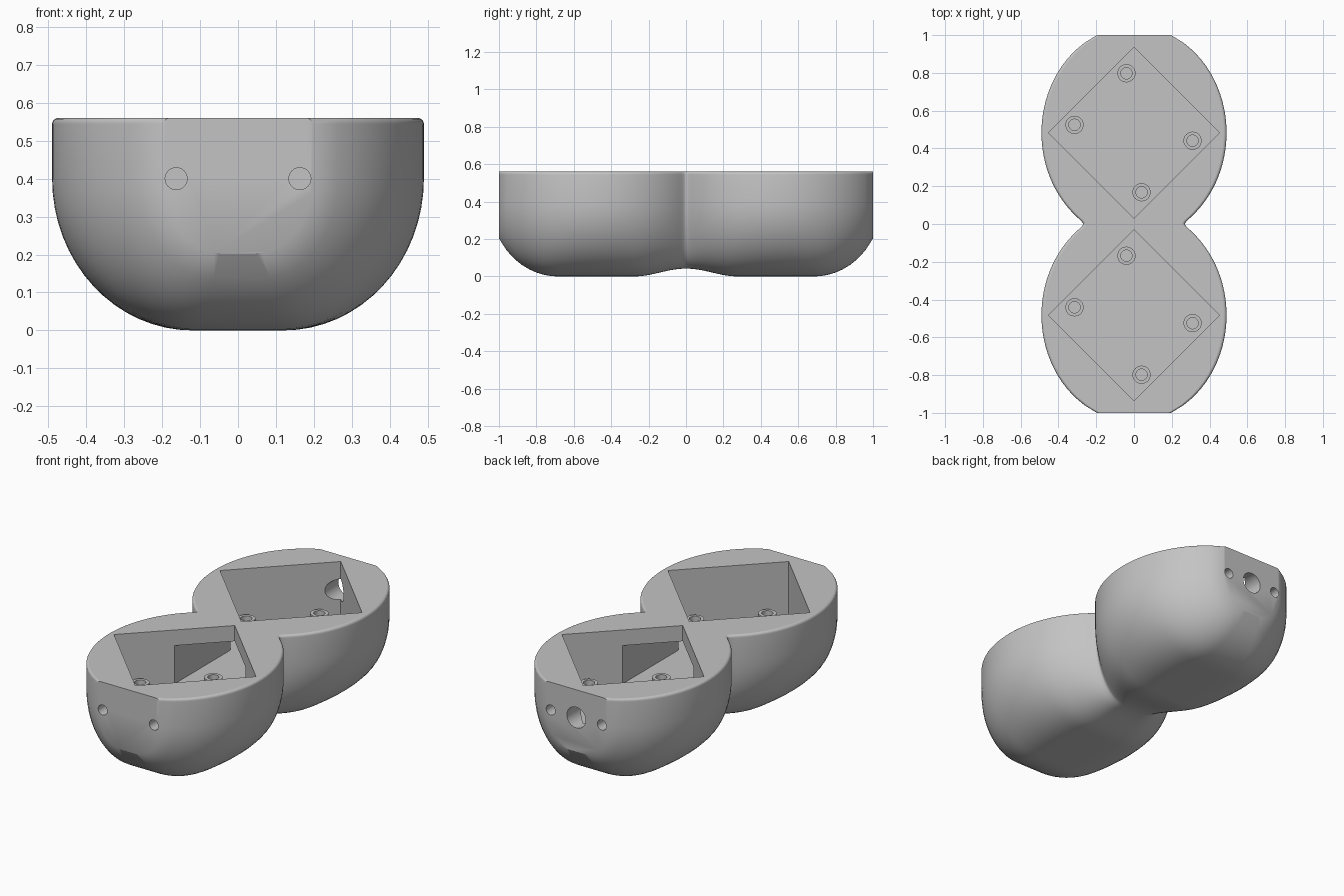
import bpy, bmesh, math
from mathutils import Matrix, Vector

cube = bpy.data.objects.get("Cube")
if cube:
    bpy.data.objects.remove(cube, do_unlink=True)

TOP, RIM, FLOOR = 0.56, 0.4, 0.25      # top face, start of the bowl, pocket floor
LOBE_Y, HALF_W, HALF_L = 0.483, 0.49, 0.564
FILLET = 0.016

grey = bpy.data.materials.new("plain grey")
grey.use_nodes = True
colour = (0.55, 0.55, 0.55, 1)
grey.diffuse_color = colour
grey.node_tree.nodes["Principled BSDF"].inputs["Base Color"].default_value = colour


def make_object(name, bm):
    bmesh.ops.recalc_face_normals(bm, faces=bm.faces)
    mesh = bpy.data.meshes.new(name)
    bm.to_mesh(mesh)
    bm.free()
    mesh.materials.append(grey)
    obj = bpy.data.objects.new(name, mesh)
    bpy.context.collection.objects.link(obj)
    return obj


def smooth(obj):
    bpy.ops.object.select_all(action='DESELECT')
    obj.select_set(True)
    bpy.context.view_layer.objects.active = obj
    bpy.ops.object.shade_smooth_by_angle(angle=math.radians(32))


def half_width(y):
    d = LOBE_Y - math.sqrt(y * y + 0.012 ** 2)
    return HALF_W * math.sqrt(1 - (d / HALF_L) ** 2)


def underside(y):
    y = abs(y)
    if y < 0.28:
        return 0.021 * (1 + math.cos(math.pi * y / 0.28))
    t = max(0, (y - LOBE_Y - 0.2) / (HALF_L - 0.2))
    return RIM * (1 - math.sqrt(1 - t * t))


def section(y):
    """Closed cross-section of the double bowl at y."""
    w, z0 = half_width(y), underside(y)
    flat = 0.245 * w
    half = []
    for i in range(17):
        a = math.pi / 2 * i / 16
        half.append((flat + (w - flat) * math.sin(a), RIM - (RIM - z0) * math.cos(a)))
    for i in range(6):
        a = math.pi / 2 * i / 5
        half.append((w - FILLET + FILLET * math.cos(a), TOP - FILLET + FILLET * math.sin(a)))
    return [(x, y, z) for x, z in half] + [(-x, y, z) for x, z in reversed(half)]


# Double bowl body, lofted along y with closer sections at the waist
bm = bmesh.new()
N = 36
stations = [math.copysign((abs(i) / N) ** 1.5, i) for i in range(-N, N + 1)]
rings = [[bm.verts.new(p) for p in section(y)] for y in stations]
for a, b in zip(rings, rings[1:]):
    for i in range(len(a)):
        j = (i + 1) % len(a)
        bm.faces.new((a[i], a[j], b[j], b[i]))
bm.faces.new(rings[0])
bm.faces.new(rings[-1])
body = make_object("double_bowl_body", bm)


def cut(bm):
    cutter = make_object("cutter", bm)
    cutter.hide_render = True
    mod = body.modifiers.new("cut", 'BOOLEAN')
    mod.operation, mod.solver, mod.object = 'DIFFERENCE', 'EXACT', cutter
    bpy.ops.object.select_all(action='DESELECT')
    bpy.context.view_layer.objects.active = body
    body.select_set(True)
    bpy.ops.object.modifier_apply(modifier=mod.name)
    bpy.data.objects.remove(cutter, do_unlink=True)


def cut_box(centre, size, turn=0):
    b = bmesh.new()
    m = Matrix.Translation(centre) @ Matrix.Rotation(turn, 4, 'Z') @ Matrix.Diagonal((*size, 1))
    bmesh.ops.create_cube(b, size=1, matrix=m)
    cut(b)


def cut_hole(x, y, z, radius, depth):
    b = bmesh.new()
    m = Matrix.Translation((x, y, z)) @ Matrix.Rotation(math.pi / 2, 4, 'X')
    bmesh.ops.create_cone(b, cap_ends=True, segments=32, radius1=radius,
                          radius2=radius, depth=depth, matrix=m)
    cut(b)


# Diamond pockets, and the passage joining them
side = 0.453 * math.sqrt(2)
for s in (-1, 1):
    cut_box((0, s * LOBE_Y, FLOOR + 0.25), (side, side, 0.5), math.pi / 4)
cut_box((0, 0, (FLOOR + 0.47) / 2), (0.45, 0.54, 0.47 - FLOOR))

# Screw holes in both end flats, and a cable hole at the back
for s in (-1, 1):
    for x in (-0.163, 0.163):
        cut_hole(x, s, RIM, 0.029, 0.2)
cut_hole(0, 1, RIM, 0.06, 0.4)

smooth(body)
for p in body.data.polygons:
    if abs(p.normal.z) > 0.9999 and p.center.z > FLOOR - 0.01:
        p.use_smooth = False

# Hollow standoffs on the pocket floors
for name, s in (("front", -1), ("back", 1)):
    for n, (dx, dy) in enumerate(((-0.04, 0.315), (-0.315, 0.042), (0.31, -0.042), (0.04, -0.315))):
        b = bmesh.new()
        loop = [b.verts.new(p) for p in ((0.03, 0, -0.01), (0.048, 0, -0.01),
                                         (0.048, 0, 0.055), (0.03, 0, 0.055))]
        edges = [b.edges.new((loop[i], loop[(i + 1) % 4])) for i in range(4)]
        bmesh.ops.spin(b, geom=loop + edges, cent=(0, 0, 0), axis=(0, 0, 1),
                       angle=2 * math.pi, steps=32, use_merge=True)
        bmesh.ops.remove_doubles(b, verts=b.verts, dist=0.0001)
        bmesh.ops.translate(b, verts=b.verts, vec=Vector((dx, s * LOBE_Y + dy, FLOOR)))
        smooth(make_object(f"{name}_standoff_{n + 1}", b))
